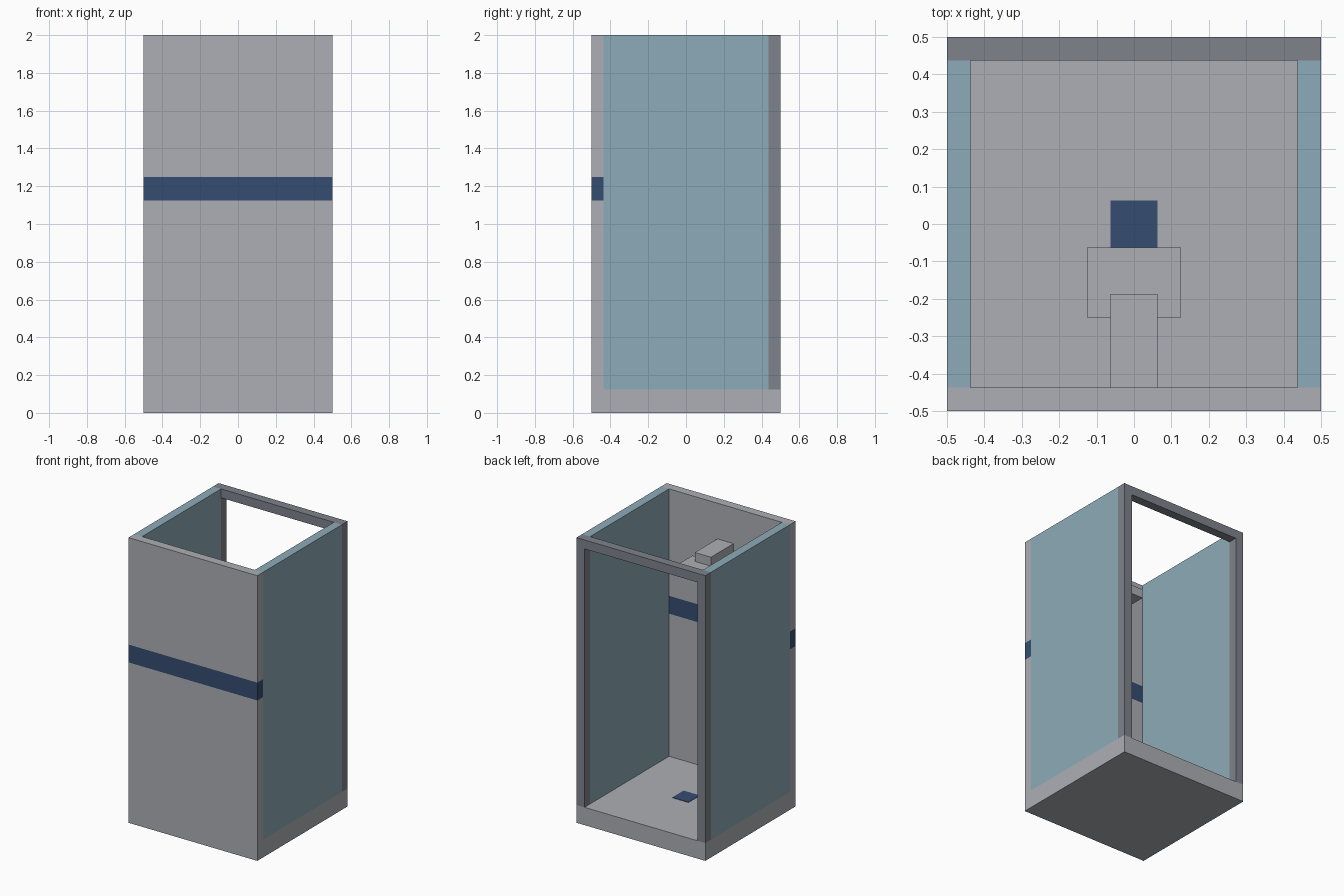
import bpy
import bmesh

old = bpy.data.objects.get("Cube")
if old:
    bpy.data.objects.remove(old, do_unlink=True)


def material(name, rgb):
    mat = bpy.data.materials.new(name)
    mat.use_nodes = True
    mat.diffuse_color = (*rgb, 1)
    bsdf = mat.node_tree.nodes["Principled BSDF"]
    bsdf.inputs["Base Color"].default_value = (*rgb, 1)
    bsdf.inputs["Roughness"].default_value = 0.6
    return mat


GREY = material("light grey", (0.42, 0.43, 0.46))
FRAME = material("dark grey", (0.21, 0.225, 0.26))
GLASS = material("pale blue glass", (0.27, 0.41, 0.48))
BLUE = material("navy blue", (0.036, 0.074, 0.168))

T = 0.0625          # panel thickness
HALF = 0.5          # half width of the cabin
INNER = HALF - T
FLOOR = 2 * T       # top of the tray
TOP = 2.0


def box(name, x, y, z, mat, band=None, band_mat=None):
    """Box between (min, max) pairs, optionally with a coloured height band."""
    bm = bmesh.new()
    bmesh.ops.create_cube(bm, size=1)
    for v in bm.verts:
        v.co = [lo if c < 0 else hi for c, (lo, hi) in zip(v.co, (x, y, z))]
    mesh = bpy.data.meshes.new(name)
    mesh.materials.append(mat)
    if band:
        mesh.materials.append(band_mat)
        for h in band:
            bmesh.ops.bisect_plane(bm, geom=bm.verts[:] + bm.edges[:] + bm.faces[:],
                                   plane_co=(0, 0, h), plane_no=(0, 0, 1))
        for f in bm.faces:
            f.material_index = int(band[0] < f.calc_center_median().z < band[1]
                                   and abs(f.normal.z) < 0.5)
    bmesh.ops.recalc_face_normals(bm, faces=bm.faces[:])
    bm.to_mesh(mesh)
    bm.free()
    obj = bpy.data.objects.new(name, mesh)
    bpy.context.collection.objects.link(obj)
    return obj


# Tray and solid wall with its stripe
box("tray", (-HALF, HALF), (-HALF, HALF), (0, FLOOR), GREY)
box("front_wall", (-HALF, HALF), (-HALF, -INNER), (FLOOR, TOP), GREY,
    band=(1.125, 1.25), band_mat=BLUE)

# Side panes and doorway posts
for side, s in (("left", 1), ("right", -1)):
    x = tuple(sorted((s * INNER, s * HALF)))
    box(side + "_glass_pane", x, (-INNER, INNER), (FLOOR, TOP), GLASS)
    box(side + "_door_post", x, (INNER, HALF), (FLOOR, TOP), FRAME)
box("door_lintel", (-INNER, INNER), (INNER, HALF), (TOP - T, TOP), FRAME)

# Shower arm and head
box("shower_arm", (-T, T), (-INNER, -3 * T), (1.75 - T, 1.75), GREY)
box("shower_head", (-2 * T, 2 * T), (-4 * T, -T), (1.75 - 2 * T, 1.75 - T), GREY)

# Drain plate
box("drain", (-T, T), (-T, T), (FLOOR, FLOOR + 0.003), BLUE)
